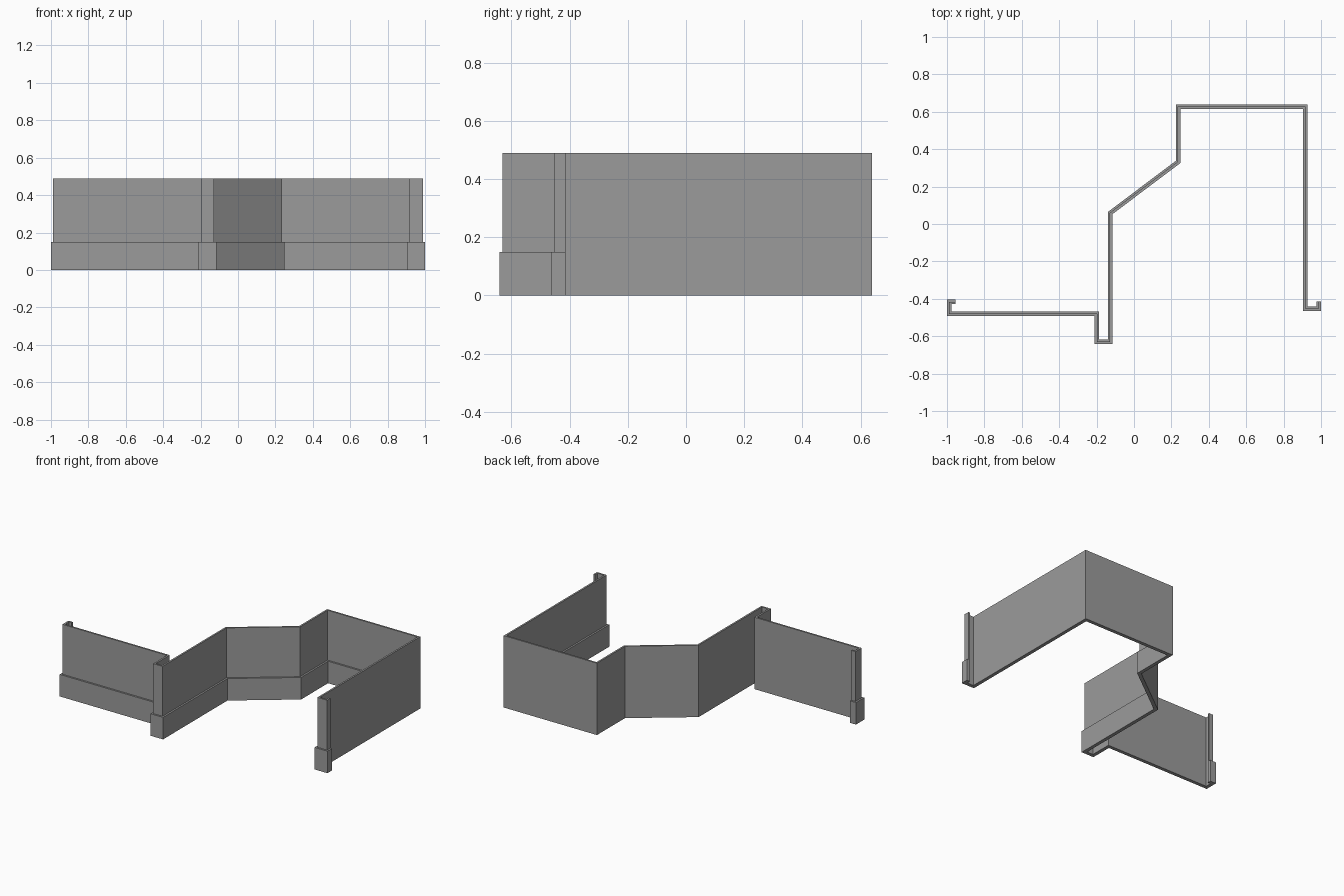
import bpy
import bmesh
from mathutils import Vector

cube = bpy.data.objects.get("Cube")
if cube:
    bpy.data.objects.remove(cube, do_unlink=True)

# One plain grey for the whole wall
grey = bpy.data.materials.new("wall grey")
grey.use_nodes = True
COLOUR = (0.33, 0.33, 0.33, 1)
grey.diffuse_color = COLOUR
grey.node_tree.nodes["Principled BSDF"].inputs["Base Color"].default_value = COLOUR

# Plan of the wall's front face, from the left hooked end to the right one
PLAN = [(-0.955, -0.416), (-0.988, -0.416), (-0.988, -0.481), (-0.199, -0.481),
        (-0.199, -0.63), (-0.128, -0.63), (-0.128, 0.058), (0.236, 0.332),
        (0.236, 0.628), (0.915, 0.628), (0.915, -0.452), (0.988, -0.452),
        (0.988, -0.415)]
PLAN = [Vector(p) for p in PLAN]
THICK = 0.012


def offset(points, dist):
    """Shift an open path to its right by dist, with mitred corners."""
    normals = []
    for a, b in zip(points, points[1:]):
        d = (b - a).normalized()
        normals.append(Vector((d.y, -d.x)))
    result = []
    for i, p in enumerate(points):
        n1 = normals[max(i - 1, 0)]
        n2 = normals[min(i, len(normals) - 1)]
        result.append(p + (n1 + n2) * (dist / (1 + n1.dot(n2))))
    return result


def strip(name, right, left, height):
    """Solid band between two matching paths, standing on the ground."""
    bm = bmesh.new()
    rings = []
    for r, l in zip(right, left):
        rings.append([bm.verts.new((p.x, p.y, z))
                      for p, z in ((r, 0), (r, height), (l, height), (l, 0))])
    for a, b in zip(rings, rings[1:]):
        for k in range(4):
            m = (k + 1) % 4
            bm.faces.new((a[k], a[m], b[m], b[k]))
    bm.faces.new(rings[0])
    bm.faces.new(rings[-1])
    bmesh.ops.recalc_face_normals(bm, faces=bm.faces)
    mesh = bpy.data.meshes.new(name)
    bm.to_mesh(mesh)
    bm.free()
    mesh.materials.append(grey)
    obj = bpy.data.objects.new(name, mesh)
    bpy.context.collection.objects.link(obj)
    return obj


# Tall thin wall, and the low plinth along its front
strip("wall", PLAN, offset(PLAN, -THICK), 0.49)
strip("plinth", offset(PLAN, THICK), PLAN, 0.15)
